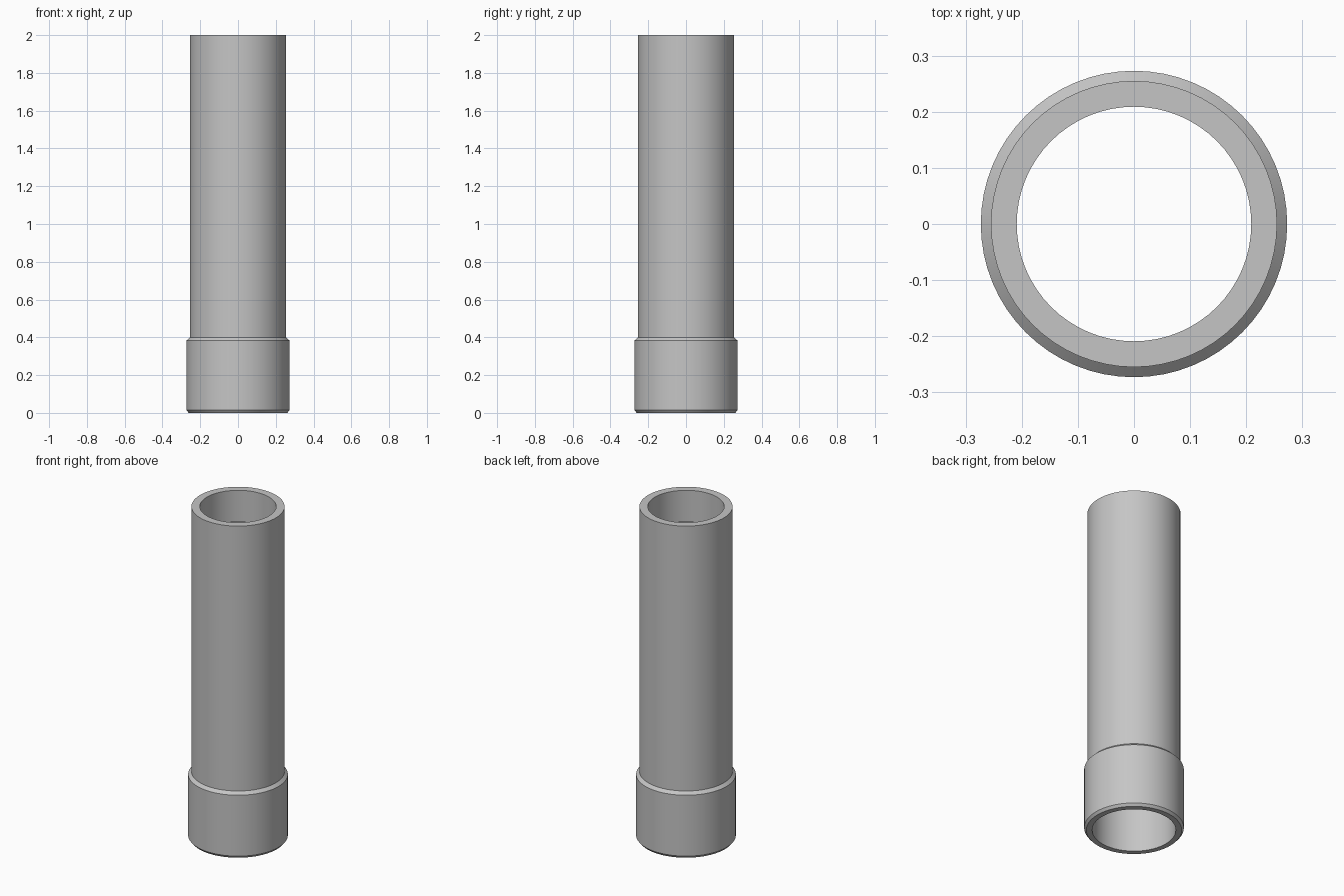
import bpy
import bmesh
import math

cube = bpy.data.objects.get("Cube")
if cube:
    bpy.data.objects.remove(cube, do_unlink=True)

SIDES = 64

grey = bpy.data.materials.new("plain grey")
grey.use_nodes = True
colour = (0.56, 0.56, 0.56, 1)
grey.diffuse_color = colour
grey.node_tree.nodes["Principled BSDF"].inputs["Base Color"].default_value = colour


def lathe(name, profile):
    """Turn a closed (radius, height) profile around the z axis."""
    bm = bmesh.new()
    verts = [bm.verts.new((r, 0, z)) for r, z in profile]
    edges = [bm.edges.new((a, b)) for a, b in zip(verts, verts[1:] + verts[:1])]
    bmesh.ops.spin(bm, geom=verts + edges, cent=(0, 0, 0), axis=(0, 0, 1),
                   angle=math.tau, steps=SIDES, use_merge=True)
    bmesh.ops.remove_doubles(bm, verts=bm.verts, dist=0.0001)
    bmesh.ops.recalc_face_normals(bm, faces=bm.faces)
    mesh = bpy.data.meshes.new(name)
    bm.to_mesh(mesh)
    bm.free()
    mesh.materials.append(grey)
    obj = bpy.data.objects.new(name, mesh)
    bpy.context.collection.objects.link(obj)
    bpy.ops.object.select_all(action='DESELECT')
    obj.select_set(True)
    bpy.context.view_layer.objects.active = obj
    bpy.ops.object.shade_smooth_by_angle(angle=math.radians(25))
    return obj


# Hollow tube with a chamfered collar at its foot and a narrower mouth
lathe("collared_tube", [
    (0.229, 0),        # foot of the bore
    (0.261, 0),        # bottom chamfer of the collar
    (0.273, 0.015),
    (0.273, 0.383),    # top chamfer of the collar
    (0.255, 0.40),
    (0.255, 2),        # rim
    (0.209, 2),
    (0.209, 1.81),     # step inside the mouth
    (0.229, 1.81),
])
